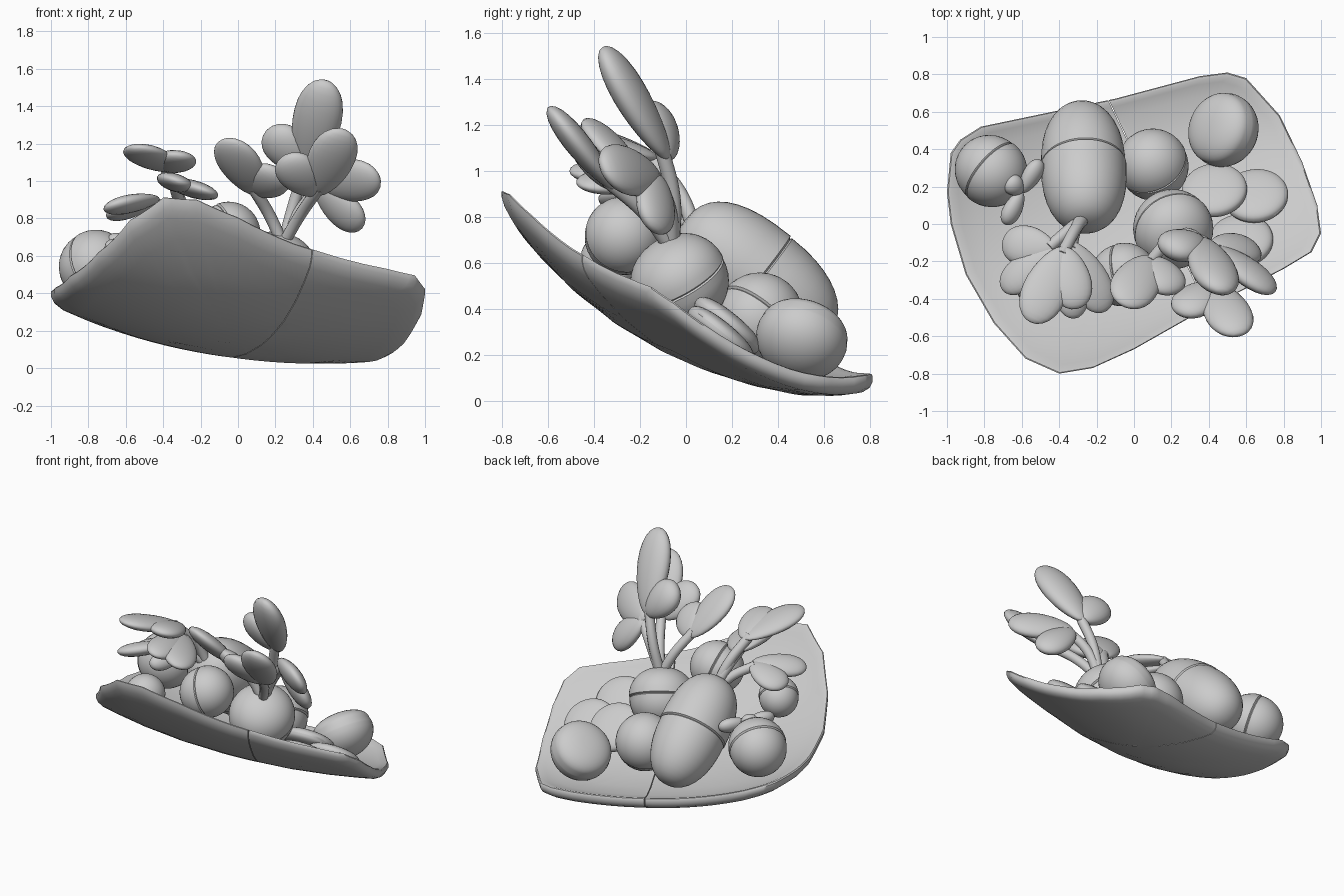
import bpy, bmesh, math
from mathutils import Vector as V, Matrix

if "Cube" in bpy.data.objects:
    bpy.data.objects.remove(bpy.data.objects["Cube"])


def finish(bm, name):
    bmesh.ops.recalc_face_normals(bm, faces=bm.faces)
    me = bpy.data.meshes.new(name)
    bm.to_mesh(me)
    bm.free()
    ob = bpy.data.objects.new(name, me)
    bpy.context.collection.objects.link(ob)
    return ob


def revolve(name, profile, centre, axis, n=40):
    """Closed solid of revolution from (radius, height) pairs along axis."""
    bm = bmesh.new()
    rot = V(axis).to_track_quat('Z', 'Y').to_matrix()
    rings = []
    for r, h in profile:
        k = 1 if r < 1e-4 else n
        rings.append([bm.verts.new(V(centre) + rot @ V((r * math.cos(i * math.tau / n),
                      r * math.sin(i * math.tau / n), h))) for i in range(k)])
    for a, b in zip(rings, rings[1:]):
        for i in range(n):
            j = (i + 1) % n
            if len(a) == 1:
                bm.faces.new((a[0], b[i], b[j]))
            elif len(b) == 1:
                bm.faces.new((a[i], a[j], b[0]))
            else:
                bm.faces.new((a[i], a[j], b[j], b[i]))
    return finish(bm, name)


def dome(r, h, power=1.0, steps=10, up=True):
    """Quarter profile running from the tip to the rim (up) or rim to tip."""
    pts = []
    for i in range(steps + 1):
        t = i / steps * math.pi / 2
        pts.append((r * math.sin(t) ** power, h * max(math.cos(t), 0) ** power))
    return pts if up else [(a, -b) for a, b in reversed(pts)]


def nut(name, c, axis, r, cap, body, power=1.0):
    """Seamed nut: cap along +axis, body along -axis."""
    top = dome(r, cap, power)
    low = dome(r * .98, body, (power + 1) / 2, up=False)
    revolve(name, top + [(r * .95, -.008)] + [(a, b - .014) for a, b in low], c, axis)


# curved cracked shell plate, with its edges curling up
def height(x, y):
    front = max((.5 * x - y) / .66, 0)
    curl = .075 * front ** 3 * (1 - .8 * max(x - .4, 0))
    curl += .3 * max(y - .4, 0) ** 2 + .03 * max(-x, 0) ** 3
    return (.17 - .018 * x - .42 * y + .156 * x * x - .2 * x * y
            + .38 * y * y - .1 * y ** 3 + .06 * y ** 4 + curl)


outline = [(-.4, -.8), (-.58, -.72), (-.75, -.53), (-.9, -.27), (-.98, 0), (-1, .17),
           (-.98, .38), (-.93, .45), (-.82, .52), (-.46, .595), (-.1, .67), (.35, .79),
           (.5, .81), (.6, .78), (.78, .58), (.9, .33), (.98, .1), (1, -.05),
           (.95, -.15), (.8, -.24), (.3, -.5), (0, -.67), (-.22, -.77)]
dense = []
for p, q in zip(outline, outline[1:] + outline[:1]):
    dense += [V(p).lerp(V(q), k / 4) for k in range(4)]
rings = [(.15, .07), (.4, .07), (.65, .07), (.85, .07), (.94, .072), (.975, .075), (.993, .07),
         (1, .06), (1, .035), (.985, .012), (.95, 0), (.85, 0), (.65, 0), (.4, 0), (.15, 0)]
for name, side in (("plate_left", 1), ("plate_right", -1)):
    bm = bmesh.new()
    loops = [[bm.verts.new((p.x * s, p.y * s, height(p.x * s, p.y * s) + dz)) for p in dense]
             for s, dz in rings]
    m = len(dense)
    for a, b in zip(loops, loops[1:]):
        for i in range(m):
            bm.faces.new((a[i], a[(i + 1) % m], b[(i + 1) % m], b[i]))
    bm.faces.new(loops[0])
    bm.faces.new(loops[-1])
    bmesh.ops.recalc_face_normals(bm, faces=bm.faces)
    no = V((.9, .43, 0)).normalized() * side
    cut = bmesh.ops.bisect_plane(bm, geom=bm.verts[:] + bm.edges[:] + bm.faces[:],
                                 plane_co=V((.13, .105, 0)) - no * .002, plane_no=no,
                                 clear_outer=True)
    edges = [e for e in cut['geom_cut'] if isinstance(e, bmesh.types.BMEdge)]
    bmesh.ops.holes_fill(bm, edges=edges, sides=0)
    finish(bm, name)

# nuts and round fruits
nut("large_acorn", (-.27, .31, .54), (.04, -.78, .62), .23, .4, .385, .8)
nut("left_nut", (-.76, .28, .55), (.7, -.6, .35), .19, .19, .19)
nut("middle_nut", (.1, .32, .37), (-.3, .5, .6), .19, .19, .19)
nut("front_nut", (-.05, -.27, .72), (.8, .2, .3), .17, .17, .17)
nut("hidden_nut", (-.5, -.33, .61), (.5, -.6, .5), .13, .13, .13)
nut("sprouting_nut", (.21, -.03, .53), (.3, -.45, .8), .215, .19, .2, .95)

# half nut with a gently domed cut face
revolve("half_nut", dome(.195, .1, .9) + [(.2, -.02)] +
        [(a, b - .03) for a, b in dome(.2, .165, 1, up=False)], (.46, .51, .295), (-.6, .25, .75))

# flat seeds
for i, c in enumerate([(.43, .18, .33), (.65, .15, .29), (.57, -.09, .38)]):
    revolve(f"seed_{i + 1}", dome(.175, .055, .8) + dome(.175, .055, .8, up=False),
            c, (-.08, .64, .78))


# leaves made of puffy egg-shaped lobes meeting at a base
def lobe(bm, base, tip, normal, width, thick):
    u = (tip - base) / 2
    w = normal.cross(u).normalized()
    nn = u.cross(w).normalized()
    verts = bmesh.ops.create_uvsphere(bm, u_segments=24, v_segments=14, radius=1)['verts']
    for v in verts:
        x, y, z = v.co
        k = 1 + .2 * z
        v.co = (base + tip) / 2 + w * (x * width * k) + nn * (y * thick * k) + u * (z * 1.03)


def leaf(name, base, tips, width, thick):
    base, tips = V(base), [V(t) for t in tips]
    normal = (tips[0] - base).cross(tips[1] - base).normalized()
    bm = bmesh.new()
    for i, t in enumerate(tips):
        lobe(bm, base, t, normal, width * (1 if i == 0 else .9), thick)
    finish(bm, name)


def stem(name, pts, r):
    cu = bpy.data.curves.new(name, 'CURVE')
    cu.dimensions = '3D'
    cu.bevel_depth, cu.bevel_resolution, cu.use_fill_caps = r, 4, True
    sp = cu.splines.new('BEZIER')
    sp.bezier_points.add(len(pts) - 1)
    for bp, p in zip(sp.bezier_points, pts):
        bp.co = p
        bp.handle_left_type = bp.handle_right_type = 'AUTO'
    bpy.context.collection.objects.link(bpy.data.objects.new(name, cu))


right_root, left_root = (.24, -.06, .66), (-.25, .05, .7)
leaves = [
    (right_root, (.36, -.08, 1.06), (.47, -.36, 1.53), (.17, -.14, 1.28), .13, .07),
    (right_root, (.42, -.32, .93), (.56, -.59, 1.27), (.25, -.48, 1.13), .125, .055),
    (right_root, (.42, -.12, .98), (.75, -.36, 1.02), (.66, -.14, .75), .12, .055),
    (right_root, (.1, -.18, .93), (-.06, -.43, 1.22), (.21, -.37, 1.06), .125, .05),
    (left_root, (-.37, -.13, 1.06), (-.55, -.52, 1.18), (-.31, -.45, 1.14), .12, .045),
    (left_root, (-.36, -.1, .98), (-.15, -.46, .94), (-.32, -.5, 1.0), .11, .045),
    (left_root, (-.43, -.13, .9), (-.7, -.1, .81), (-.7, -.35, .86), .105, .045),
]
for i, (root, base, tip_a, tip_b, width, thick) in enumerate(leaves):
    leaf(f"leaf_{i + 1}", base, (tip_a, tip_b), width, thick)
    mid = V(root).lerp(V(base), .5) + V((0, .015, .02))
    end = V(base).lerp(V(tip_a), .1)
    stem(f"stem_{i + 1}", [root, mid, end], .032)

# small leaflets beside the left nut
bm = bmesh.new()
for tip in [(-.69, .0, .64), (-.68, .24, .7), (-.5, .34, .64)]:
    lobe(bm, V((-.6, .17, .64)), V(tip), V((.6, -.4, .6)), .055, .045)
finish(bm, "small_leaflets")

# smooth shading with crisp seams
for ob in bpy.context.scene.objects:
    bpy.ops.object.select_all(action='DESELECT')
    if ob.type == 'MESH':
        ob.select_set(True)
        bpy.context.view_layer.objects.active = ob
        bpy.ops.object.shade_smooth_by_angle(angle=math.radians(40))
